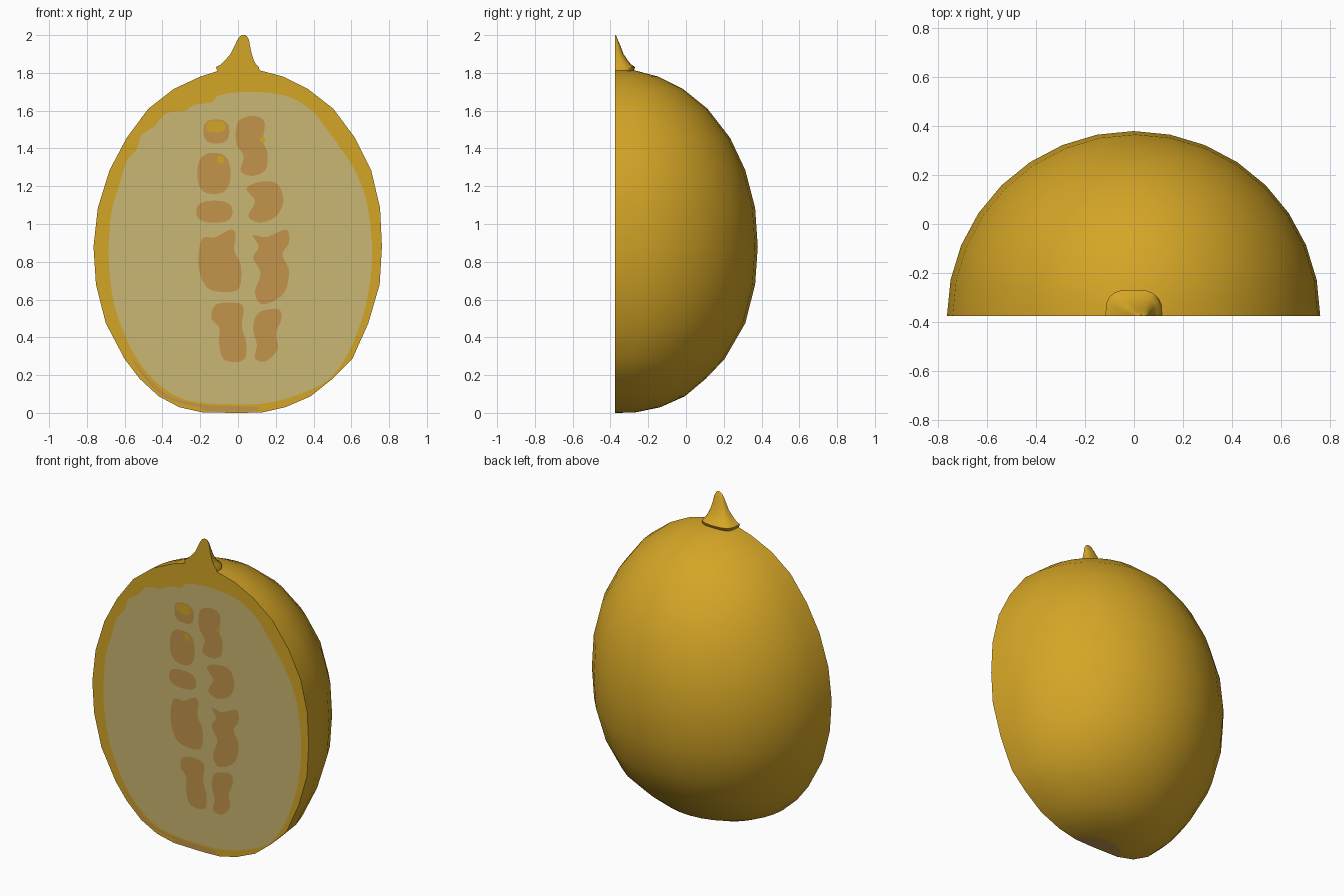
import bpy, bmesh, math

CUT = -0.376          # y of the sliced face


def material(name, rgb):
    m = bpy.data.materials.new(name)
    lin = [(c / 255 / 12.92) if c < 11 else ((c / 255 + 0.055) / 1.055) ** 2.4 for c in rgb]
    m.diffuse_color = (*lin, 1)
    return m


RIND = material("rind yellow", (212, 165, 38))
FLESH = material("pale flesh", (202, 182, 114))
SEED = material("seed brown", (194, 148, 74))


def finish(name, bm, mats):
    me = bpy.data.meshes.new(name)
    bm.to_mesh(me)
    bm.free()
    ob = bpy.data.objects.new(name, me)
    bpy.context.collection.objects.link(ob)
    for m in mats:
        me.materials.append(m)
    return ob


def half_loft(name, rows, segs, power=1.0, mats=(RIND,), rule=None):
    """Half-round solid from rows of (z, x left, x right, depth), flat on the cut plane."""
    bm = bmesh.new()
    rings = []
    for z, xl, xr, d in rows:
        ring = []
        for i in range(segs + 1):
            a = math.pi * i / segs
            c, s = math.cos(a), max(0, math.sin(a))
            x = math.copysign(abs(c) ** power, c)
            ring.append(bm.verts.new(((xl + xr) / 2 + (xr - xl) / 2 * x, CUT + d * s ** power, z)))
        rings.append(ring)
    for a, b in zip(rings, rings[1:]):
        for i in range(segs):
            bm.faces.new((a[i], a[i + 1], b[i + 1], b[i]))
    bm.faces.new(rings[0])
    bm.faces.new(rings[-1])
    bm.faces.new([r[0] for r in rings] + [r[-1] for r in reversed(rings)])   # sliced face
    bmesh.ops.recalc_face_normals(bm, faces=bm.faces)
    for f in bm.faces:
        f.smooth = True
        if rule and rule(f):
            f.material_index = 1
    ob = finish(name, bm, mats)
    bpy.ops.object.select_all(action='DESELECT')
    ob.select_set(True)
    bpy.context.view_layer.objects.active = ob
    bpy.ops.object.shade_smooth_by_angle(angle=math.radians(50))
    return ob


def spline(pts, steps=5):
    """Closed Catmull-Rom curve through the points."""
    out, n = [], len(pts)
    for i in range(n):
        p0, p1, p2, p3 = (pts[(i + k) % n] for k in (-1, 0, 1, 2))
        for s in range(steps):
            t = s / steps
            out.append([0.5 * (2 * b + (c - a) * t + (2 * a - 5 * b + 4 * c - d) * t * t
                               + (3 * b - a - 3 * c + d) * t ** 3)
                        for a, b, c, d in zip(p0, p1, p2, p3)])
    return out


def plate(name, pts, mat, layer):
    """Thin painted patch lying just in front of the sliced face."""
    bm = bmesh.new()
    f = bm.faces.new([bm.verts.new((x, CUT - 0.0018 * layer, z)) for x, z in spline(pts)])
    f.normal_update()
    if f.normal.y > 0:
        f.normal_flip()
    bmesh.ops.triangulate(bm, faces=bm.faces)
    return finish(name, bm, [mat])


def blob(x0, x1, z0, z1):
    """Rounded box outline."""
    w, h = (x1 - x0) * 0.25, (z1 - z0) * 0.25
    return [(x0 + w, z1), (x1 - w, z1), (x1, z1 - h), (x1, z0 + h),
            (x1 - w, z0), (x0 + w, z0), (x0, z0 + h), (x0, z1 - h)]


# fruit body, with a brown blossom end underneath
half_loft("fruit_body", [
    (0, -0.03, 0.03, 0.02), (0.003, -0.19, 0.13, 0.11), (0.03, -0.31, 0.25, 0.24),
    (0.088, -0.42, 0.385, 0.37), (0.18, -0.52, 0.50, 0.48), (0.285, -0.60, 0.605, 0.58),
    (0.475, -0.70, 0.69, 0.69), (0.68, -0.752, 0.75, 0.742), (0.88, -0.765, 0.762, 0.756),
    (1.085, -0.742, 0.752, 0.742), (1.285, -0.68, 0.705, 0.69), (1.455, -0.59, 0.62, 0.61),
    (1.61, -0.475, 0.505, 0.49), (1.715, -0.34, 0.37, 0.36), (1.78, -0.20, 0.24, 0.23),
    (1.812, -0.10, 0.12, 0.11), (1.82, -0.02, 0.03, 0.02)], 16,
    mats=(RIND, SEED), rule=lambda f: f.calc_center_median().z < 0.004)

# stem stub with a flared collar
half_loft("stem", [
    (1.80, -0.10, 0.105, 0.09), (1.812, -0.11, 0.115, 0.10), (1.83, -0.117, 0.11, 0.107),
    (1.845, -0.09, 0.095, 0.085), (1.87, -0.065, 0.083, 0.065), (1.90, -0.04, 0.073, 0.045),
    (1.94, -0.02, 0.064, 0.03), (1.975, -0.003, 0.058, 0.015), (1.993, 0.010, 0.048, 0.008),
    (2.0, 0.022, 0.038, 0.003)], 10, power=0.65)

# pale flesh with a wavy rim
plate("flesh", [
    (0.03, 1.70), (-0.10, 1.68), (-0.14, 1.645), (-0.23, 1.63), (-0.28, 1.60), (-0.38, 1.585),
    (-0.44, 1.52), (-0.51, 1.47), (-0.54, 1.39), (-0.59, 1.33), (-0.63, 1.20), (-0.67, 1.06),
    (-0.685, 0.85), (-0.67, 0.65), (-0.63, 0.49), (-0.55, 0.31), (-0.45, 0.18), (-0.33, 0.09),
    (-0.20, 0.055), (0, 0.045), (0.15, 0.052), (0.30, 0.09), (0.47, 0.17), (0.58, 0.31),
    (0.66, 0.51), (0.70, 0.70), (0.71, 0.85), (0.70, 1.0), (0.67, 1.16), (0.61, 1.30),
    (0.53, 1.42), (0.45, 1.53), (0.39, 1.60), (0.30, 1.66), (0.20, 1.69)], FLESH, 1)

# seeds: left column, then right column
plate("seed_left_1", blob(-0.18, -0.05, 1.43, 1.55), SEED, 2)
plate("seed_left_2", blob(-0.21, -0.045, 1.165, 1.37), SEED, 2)
plate("seed_left_3", blob(-0.215, -0.035, 1.01, 1.12), SEED, 2)
plate("seed_left_4", [(-0.19, 0.92), (-0.12, 0.93), (-0.04, 0.97), (-0.012, 0.94), (-0.02, 0.86),
                      (0.015, 0.78), (0.005, 0.66), (-0.08, 0.64), (-0.17, 0.67), (-0.21, 0.79)], SEED, 2)
plate("seed_left_5", [(-0.12, 0.57), (-0.03, 0.585), (0.028, 0.56), (0.02, 0.46), (0.043, 0.37),
                      (0.03, 0.28), (-0.07, 0.28), (-0.10, 0.36), (-0.10, 0.45), (-0.14, 0.50)], SEED, 2)
plate("seed_right_1", [(0, 1.54), (0.08, 1.572), (0.14, 1.54), (0.132, 1.44), (0.155, 1.38),
                       (0.148, 1.29), (0.08, 1.255), (0.015, 1.28), (0.03, 1.36), (-0.01, 1.43)], SEED, 2)
plate("seed_right_2", [(0.045, 1.19), (0.13, 1.225), (0.21, 1.21), (0.24, 1.12), (0.20, 1.04),
                       (0.12, 1.008), (0.055, 1.04), (0.09, 1.12)], SEED, 2)
plate("seed_right_3", [(0.08, 0.94), (0.15, 0.93), (0.255, 0.97), (0.27, 0.90), (0.235, 0.84),
                       (0.27, 0.75), (0.24, 0.63), (0.13, 0.575), (0.09, 0.64), (0.12, 0.74),
                       (0.08, 0.82), (0.11, 0.88)], SEED, 2)
plate("seed_right_4", [(0.11, 0.53), (0.21, 0.55), (0.23, 0.50), (0.20, 0.42), (0.21, 0.34),
                       (0.15, 0.275), (0.09, 0.29), (0.10, 0.36), (0.08, 0.45)], SEED, 2)

# small yellow flecks on the seeds, and brown staining on the lower rind
plate("fleck_upper", blob(-0.165, -0.07, 1.485, 1.545), RIND, 3)
plate("fleck_lower", blob(-0.11, -0.075, 1.32, 1.36), RIND, 3)
plate("fleck_right", blob(0.115, 0.142, 1.435, 1.46), RIND, 3)
plate("rind_stain", [(-0.57, 0.30), (-0.48, 0.19), (-0.38, 0.10), (-0.28, 0.06), (-0.15, 0.04),
                     (0, 0.035), (0.10, 0.03), (0.08, 0.008), (-0.16, 0.01), (-0.20, 0.03),
                     (-0.29, 0.048), (-0.40, 0.09), (-0.50, 0.19)], SEED, 1)
